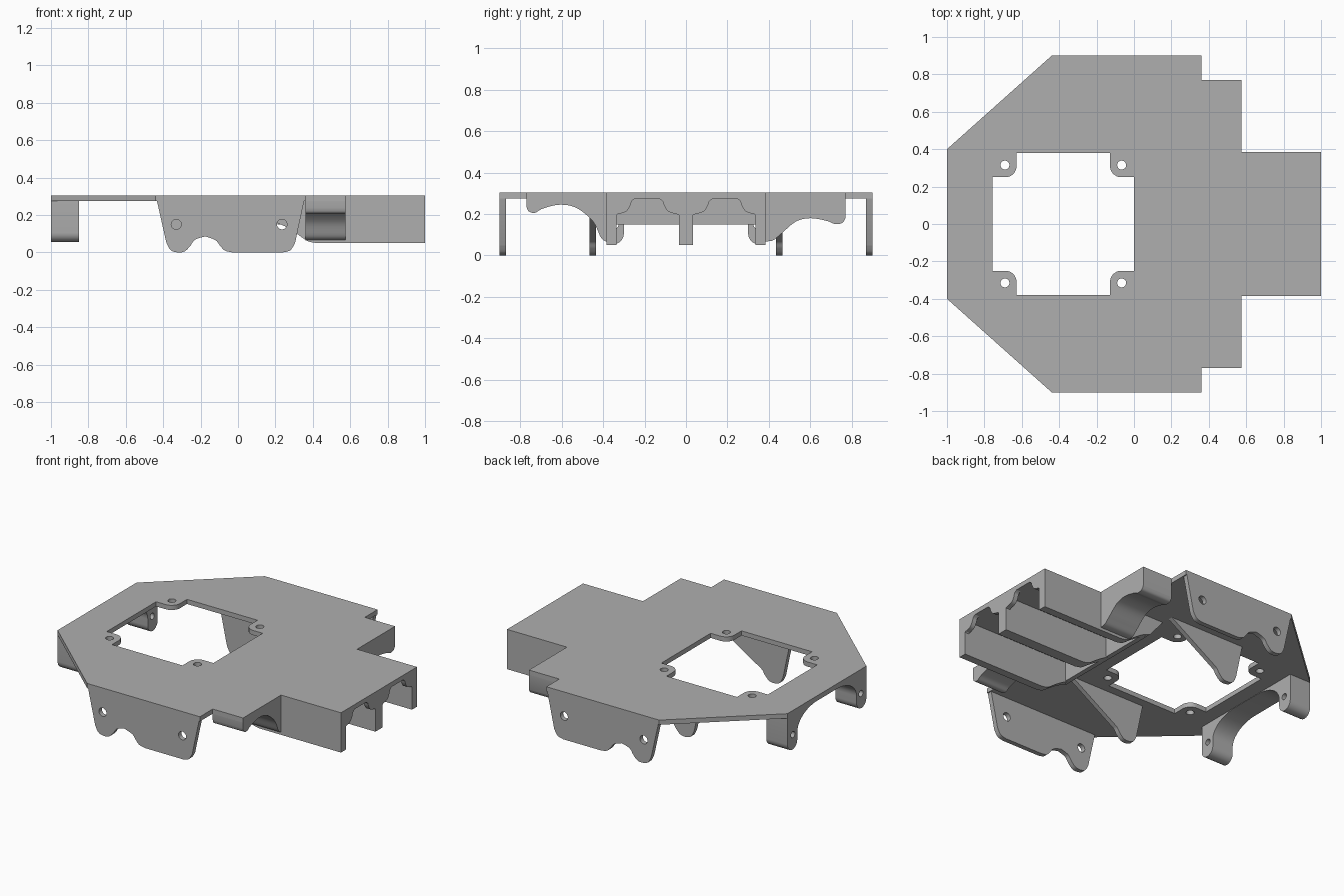
import bpy, bmesh
from math import cos, sin, radians
from mathutils import Vector

cube = bpy.data.objects.get("Cube")
if cube:
    bpy.data.objects.remove(cube, do_unlink=True)

grey = bpy.data.materials.new("plain grey")
grey.use_nodes = True
colour = (0.43, 0.43, 0.43, 1)
grey.diffuse_color = colour
grey.node_tree.nodes["Principled BSDF"].inputs["Base Color"].default_value = colour

TOP, UNDER = 0.305, 0.275
AXES = {
    "top": lambda u, v, w: (u, v, w),
    "front": lambda u, v, w: (u, w, v),
    "side": lambda u, v, w: (w, u, v),
}


def arc(cx, cy, rx, ry, start, end, steps=10):
    angles = [radians(start + (end - start) * i / steps) for i in range(steps + 1)]
    return [(cx + rx * cos(a), cy + ry * sin(a)) for a in angles]


def hole(cx, cy, r):
    return arc(cx, cy, r, r, 0, 360, 20)[:-1]


def flow(points, steps=6):
    """Smooth curve through a few points."""
    p = [Vector(q) for q in [points[0], *points, points[-1]]]
    out = []
    for a, b, c, d in zip(p, p[1:], p[2:], p[3:]):
        for i in range(steps):
            t = i / steps
            q = 0.5 * (2 * b + (c - a) * t + (2 * a - 5 * b + 4 * c - d) * t * t
                       + (3 * b - a - 3 * c + d) * t ** 3)
            out.append(tuple(q))
    return out + [points[-1]]


def mirror(points):
    """Close a half profile by reflecting it across the first axis."""
    return points + [(-u, v) for u, v in reversed(points)]


def slab(name, view, low, high, *loops):
    """Extrude an outline (first loop) with holes (other loops)."""
    curve = bpy.data.curves.new(name, "CURVE")
    curve.dimensions = "2D"
    curve.fill_mode = "BOTH"
    curve.extrude = (high - low) / 2
    for loop in loops:
        spline = curve.splines.new("POLY")
        spline.points.add(len(loop) - 1)
        for point, (u, v) in zip(spline.points, loop):
            point.co = (u, v, 0, 1)
        spline.use_cyclic_u = True
    helper = bpy.data.objects.new(name + " outline", curve)
    bpy.context.collection.objects.link(helper)
    graph = bpy.context.evaluated_depsgraph_get()
    mesh = bpy.data.meshes.new_from_object(helper.evaluated_get(graph))
    bpy.data.objects.remove(helper, do_unlink=True)
    bpy.data.curves.remove(curve)

    bm = bmesh.new()
    bm.from_mesh(mesh)
    bmesh.ops.remove_doubles(bm, verts=bm.verts, dist=0.0002)
    for v in bm.verts:
        v.co = AXES[view](v.co.x, v.co.y, v.co.z + (low + high) / 2)
    bmesh.ops.recalc_face_normals(bm, faces=bm.faces)
    bm.to_mesh(mesh)
    bm.free()
    mesh.name = name
    mesh.materials.clear()
    mesh.materials.append(grey)
    mesh.shade_smooth()
    mesh.set_sharp_from_angle(angle=radians(30))
    obj = bpy.data.objects.new(name, mesh)
    bpy.context.collection.objects.link(obj)
    return obj


# Deck plate with a four-tab opening
half = [(-1, 0.4), (-0.44, 0.9), (0.36, 0.9), (0.36, 0.77),
        (0.575, 0.77), (0.575, 0.385), (1, 0.385)]
outline = half + [(x, -y) for x, y in reversed(half)]
MID = -0.378
quarter = [(0.378, 0.25)] + arc(0.31, 0.31, 0.06, 0.06, 270, 180) + [(0.25, 0.38)]
upper = mirror(quarter)
opening = upper + [(u, -v) for u, v in reversed(upper)]
opening = [(u + MID, v) for u, v in opening]
screws = [hole(MID + sx * 0.312, sy * 0.315, 0.024) for sx in (-1, 1) for sy in (-1, 1)]
slab("deck_plate", "top", UNDER, TOP, outline, opening, *screws)

# Outer side walls and inner gussets
leg = [(-0.44, TOP), (-0.385, 0.06)] + flow(
    [(-0.382, 0.05), (-0.36, 0.012), (-0.32, 0), (-0.285, 0.006), (-0.255, 0.035),
     (-0.23, 0.068), (-0.175, 0.086)])
wall = leg + flow([(-0.175, 0.086), (-0.12, 0.065), (-0.095, 0.035), (-0.07, 0.01),
                   (-0.03, 0)]) + flow([(0.24, 0), (0.28, 0.012), (0.305, 0.05)]) + [(0.36, TOP)]
gusset = [(-0.432, UNDER + 0.005)] + leg[1:-6] + [(0.11, UNDER + 0.005)]
wall_holes = [hole(-0.33, 0.15, 0.027), hole(0.235, 0.15, 0.027)]
for side, s in (("right", -1), ("left", 1)):
    lo, hi = sorted((s * 0.87, s * 0.9))
    slab(side + "_side_wall", "front", lo, hi, wall, *wall_holes)
    lo, hi = sorted((s * 0.435, s * 0.465))
    slab(side + "_gusset", "front", lo, hi, gusset)

# Arched blocks beside the channel, at a different height on each side
for side, s, points in (
        ("right", -1, [(0.77, 0.235), (0.76, 0.213), (0.73, 0.206), (0.69, 0.227), (0.61, 0.245),
                       (0.53, 0.23), (0.45, 0.165), (0.41, 0.085), (0.38, 0.065)]),
        ("left", 1, [(0.77, 0.18), (0.755, 0.157), (0.72, 0.152), (0.68, 0.167), (0.6, 0.18),
                     (0.53, 0.163), (0.46, 0.105), (0.42, 0.073), (0.38, 0.068)])):
    profile = [(s * u, v) for u, v in [(0.77, TOP)] + flow(points) + [(0.38, TOP)]]
    slab(side + "_arch_block", "side", 0.36, 0.575, profile)

# Channel walls, rising towards the opening
rib = [(1, UNDER + 0.005), (1, 0.05)] + flow(
    [(0.42, 0.05), (0.37, 0.062), (0.31, 0.103), (0.25, 0.14), (0.2, 0.16)]) + [(0.1, UNDER + 0.005)]
for name, y, half_width in (("right_channel_wall", -0.36, 0.025),
                            ("middle_channel_wall", 0, 0.035),
                            ("left_channel_wall", 0.36, 0.025)):
    slab(name, "front", y - half_width, y + half_width, rib)

# Scalloped end plate and cross bulkhead of the channel
scallop = ([(0.385, TOP), (0.385, 0.05), (0.335, 0.05), (0.335, 0.195)]
           + flow([(0.33, 0.2), (0.29, 0.212), (0.27, 0.24), (0.262, 0.262), (0.245, UNDER)], 4)
           + flow([(0.13, UNDER), (0.113, 0.262), (0.105, 0.24), (0.085, 0.212), (0.045, 0.2)], 4)
           + [(0.035, 0.195), (0.035, 0.05)])
slab("channel_end_plate", "side", 0.97, 1, mirror(scallop))
bulkhead = [(-0.36, 0.15), (0.36, 0.15), (0.36, 0.28), (-0.36, 0.28)]
slab("channel_bulkhead", "side", 0.21, 0.24, bulkhead)

# Arched end bracket with a pin hole in each foot
foot = [(0.4, TOP)] + arc(0.35, 0.105, 0.05, 0.05, 0, -180) + arc(0.1, 0.15, 0.2, 0.123, 0, 90)
slab("end_bracket", "side", -1, -0.85, mirror(foot), hole(-0.345, 0.15, 0.02), hole(0.345, 0.15, 0.02))
